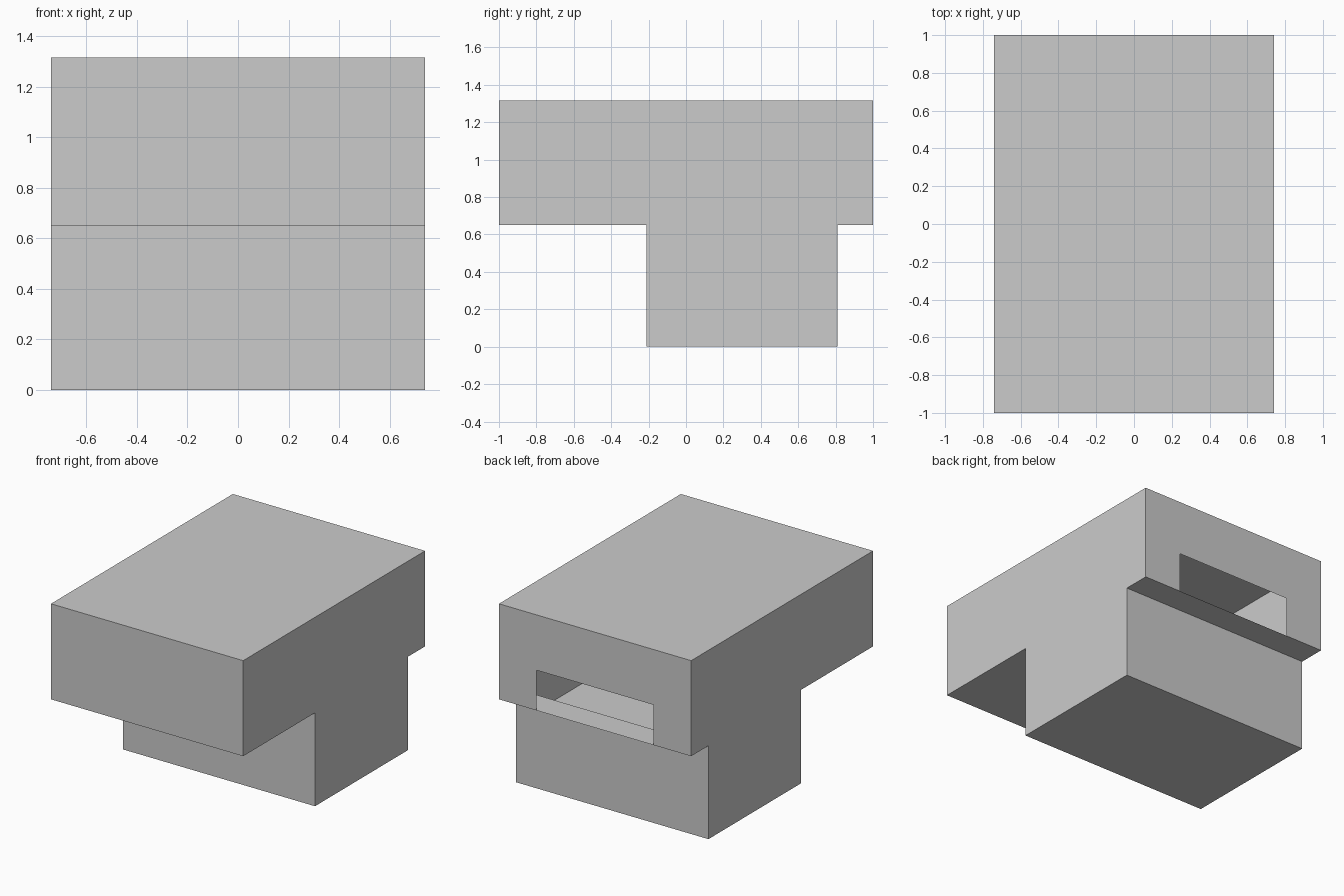
import bpy
import bmesh

if "Cube" in bpy.data.objects:
    bpy.data.objects.remove(bpy.data.objects["Cube"])

HALF_W = 0.74
Z_MID, Z_TOP = 0.65, 1.315
SLOT_X, SLOT_TOP = 0.45, 0.93
FLOOR_Z = 0.41


def make_object(name, faces):
    """Build a mesh object from a list of corner loops, welding shared points."""
    bm = bmesh.new()
    for loop in faces:
        bm.faces.new([bm.verts.new(p) for p in loop])
    bmesh.ops.remove_doubles(bm, verts=bm.verts[:], dist=1e-4)
    bmesh.ops.recalc_face_normals(bm, faces=bm.faces[:])
    mesh = bpy.data.meshes.new(name)
    bm.to_mesh(mesh)
    bm.free()
    obj = bpy.data.objects.new(name, mesh)
    bpy.context.collection.objects.link(obj)
    return obj


# Hollow T-shaped shell: side profile (y, z) swept across the width
profile = [(-0.21, 0), (0.81, 0), (0.81, Z_MID), (1, Z_MID),
           (1, Z_TOP), (-1, Z_TOP), (-1, Z_MID), (-0.21, Z_MID)]
faces = [[(x, y, z) for y, z in profile] for x in (-HALF_W, HALF_W)]
for i, (y0, z0) in enumerate(profile):
    y1, z1 = profile[(i + 1) % len(profile)]
    if y0 == y1 == 1:
        continue  # the back wall is built separately with its slot
    faces.append([(-HALF_W, y0, z0), (HALF_W, y0, z0),
                  (HALF_W, y1, z1), (-HALF_W, y1, z1)])

# Thin back wall with a slot open down to the ledge
back = [(-HALF_W, Z_MID), (-SLOT_X, Z_MID), (-SLOT_X, SLOT_TOP),
        (SLOT_X, SLOT_TOP), (SLOT_X, Z_MID), (HALF_W, Z_MID),
        (HALF_W, Z_TOP), (-HALF_W, Z_TOP)]
faces.append([(x, 1, z) for x, z in back])
make_object("slotted_shell", faces)

# Floor inside the lower box, seen through the slot
make_object("inner_floor", [[(-HALF_W, -0.21, FLOOR_Z), (HALF_W, -0.21, FLOOR_Z),
                             (HALF_W, 0.81, FLOOR_Z), (-HALF_W, 0.81, FLOOR_Z)]])
